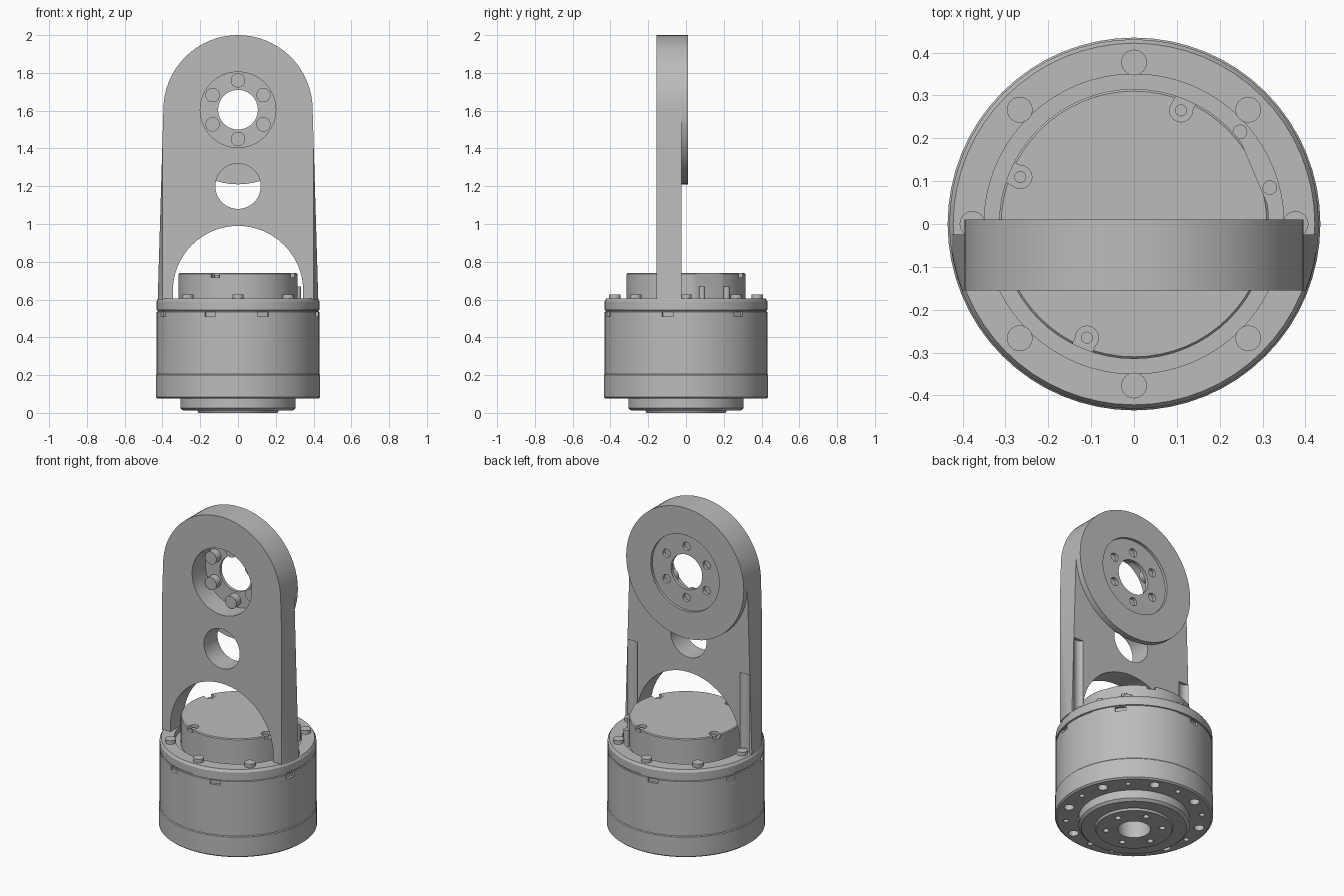
import bpy
import bmesh
from math import sin, cos, pi, radians
from mathutils import Matrix, Vector

if "Cube" in bpy.data.objects:
    bpy.data.objects.remove(bpy.data.objects["Cube"], do_unlink=True)

metal = bpy.data.materials.new("grey_metal")
metal.use_nodes = True
GREY = (0.5, 0.5, 0.5, 1)
metal.diffuse_color = GREY
metal.node_tree.nodes["Principled BSDF"].inputs["Base Color"].default_value = GREY

SEG = 64
HUB_Z = 1.605
PLATE_FRONT, PLATE_BACK, DISC_BACK = -0.155, -0.025, 0.01


def finish(name, bm):
    bmesh.ops.recalc_face_normals(bm, faces=bm.faces)
    mesh = bpy.data.meshes.new(name)
    bm.to_mesh(mesh)
    bm.free()
    mesh.materials.append(metal)
    ob = bpy.data.objects.new(name, mesh)
    bpy.context.collection.objects.link(ob)
    return ob


def cylinder(name, r, x, y, z, length, axis="Z", seg=SEG):
    """Cylinder centred on a point, along z or y."""
    bm = bmesh.new()
    m = Matrix.Translation((x, y, z))
    if axis == "Y":
        m = m @ Matrix.Rotation(pi / 2, 4, "X")
    bmesh.ops.create_cone(bm, cap_ends=True, segments=seg, radius1=r, radius2=r,
                          depth=length, matrix=m)
    return finish(name, bm)


def span_y(name, r, x, z, y0, y1, seg=SEG):
    return cylinder(name, r, x, (y0 + y1) / 2, z, y1 - y0, "Y", seg)


def span_z(name, r, x, y, z0, z1, seg=SEG):
    return cylinder(name, r, x, y, (z0 + z1) / 2, z1 - z0, "Z", seg)


def radial_box(name, angle, dist, size, z):
    """Box turned to point outward at an angle around the z axis."""
    bm = bmesh.new()
    m = Matrix.Rotation(angle, 4, "Z") @ Matrix.Translation((dist, 0, z))
    bmesh.ops.create_cube(bm, size=1, matrix=m @ Matrix.Diagonal((*size, 1)))
    return finish(name, bm)


def lathe(name, profile):
    bm = bmesh.new()
    verts = [bm.verts.new((r, 0, z)) for r, z in profile]
    edges = [bm.edges.new(pair) for pair in zip(verts, verts[1:])]
    bmesh.ops.spin(bm, geom=verts + edges, cent=(0, 0, 0), axis=(0, 0, 1),
                   angle=2 * pi, steps=SEG, use_duplicate=False)
    bmesh.ops.remove_doubles(bm, verts=bm.verts, dist=0.0002)
    return finish(name, bm)


def boolean(ob, cutters, operation="DIFFERENCE"):
    bpy.context.view_layer.objects.active = ob
    for cutter in cutters:
        mod = ob.modifiers.new("cut", "BOOLEAN")
        mod.operation = operation
        mod.solver = "EXACT"
        mod.object = cutter
        bpy.ops.object.modifier_apply(modifier=mod.name)
        bpy.data.objects.remove(cutter, do_unlink=True)


def ring(count, radius, start=0.0):
    for i in range(count):
        a = radians(start) + 2 * pi * i / count
        yield radius * cos(a), radius * sin(a)


parts = []

# Motor housing with stepped boss below and flange above
housing = lathe("motor_housing", [
    (0, 0.25), (0.09, 0.25), (0.09, 0), (0.21, 0), (0.215, 0.012), (0.29, 0.012),
    (0.305, 0.025), (0.305, 0.075), (0.425, 0.075), (0.435, 0.083), (0.435, 0.2),
    (0.431, 0.205), (0.431, 0.535), (0.425, 0.537), (0.425, 0.543), (0.431, 0.545),
    (0.431, 0.59), (0.422, 0.605), (0.35, 0.605), (0.35, 0.57), (0, 0.57)])
cuts = [span_z("cut", 0.028, x, y, 0.05, 0.12, 20) for x, y in ring(8, 0.375, 22.5)]
cuts += [span_z("cut", 0.015, x, y, 0.05, 0.12, 16) for x, y in ring(8, 0.375)]
cuts += [span_z("cut", 0.017, x, y, -0.02, 0.06, 16) for x, y in ring(6, 0.155, 15)]
for angle in (-72, -110, -157, -13, 40, 100, 160):
    cuts.append(radial_box("cut", radians(angle), 0.435, (0.04, 0.06, 0.026), 0.522))
boolean(housing, cuts)
parts.append(housing)

# Raised cap with screw pockets around the rim and one flat side
cap = lathe("top_cap", [(0, 0.56), (0.315, 0.56), (0.315, 0.735), (0.31, 0.74), (0, 0.74)])
cuts = [radial_box("cut", radians(23), 0.405, (0.2, 0.4, 0.24), 0.69)]
for i, (x, y) in enumerate(ring(4, 0.287, 67.5)):
    angle = radians(67.5 + 90 * i)
    cuts.append(span_z("cut", 0.027, x, y, 0.718, 0.78, 24))
    cuts.append(radial_box("cut", angle, 0.322, (0.07, 0.05, 0.062), 0.749))
    parts.append(span_z("cap_screw", 0.014, x, y, 0.7, 0.73, 16))
boolean(cap, cuts)
parts.append(cap)

# Connector pins beside the cap
for angle in (15, 41):
    a = radians(angle)
    parts.append(span_z("connector_pin", 0.017, 0.328 * cos(a), 0.328 * sin(a),
                        0.56, 0.67, 16))

# Flange bolts
for x, y in ring(8, 0.377):
    parts.append(span_z("flange_bolt", 0.03, x, y, 0.59, 0.627, 24))

# Upright bracket: rounded top, tapered sides, arched bottom opening
steps = 32
outline = [(0.425, 0.6)]
outline += [(0.395 * cos(pi * i / steps), HUB_Z + 0.395 * sin(pi * i / steps))
            for i in range(steps + 1)]
outline += [(-0.425, 0.6), (-0.345, 0.6)]
outline += [(-0.345 * cos(pi * i / steps), 0.645 + 0.345 * sin(pi * i / steps))
            for i in range(steps + 1)]
outline += [(0.345, 0.6)]
bm = bmesh.new()
face = bm.faces.new([bm.verts.new((x, PLATE_FRONT, z)) for x, z in outline])
sweep = bmesh.ops.extrude_face_region(bm, geom=[face])
bmesh.ops.translate(bm, vec=Vector((0, PLATE_BACK - PLATE_FRONT, 0)),
                    verts=[g for g in sweep["geom"] if isinstance(g, bmesh.types.BMVert)])
bracket = finish("upright_bracket", bm)
boolean(bracket, [span_z("trim", 0.43, 0, 0, 0.5, 2.1)], "INTERSECT")
cuts = [span_y("cut", 0.2, 0, HUB_Z, -0.3, 0.1), span_y("cut", 0.12, 0, 1.2, -0.3, 0.1)]
# Tool clearance grooves above the two side bolts
cuts += [span_z("cut", 0.042, side * 0.377, 0, 0.5, 1.08, 32) for side in (-1, 1)]
boolean(bracket, cuts)
parts.append(bracket)

# Mounting disc on the back of the bracket
disc = span_y("mounting_disc", 0.395, 0, HUB_Z, PLATE_BACK, DISC_BACK)
cuts = [span_y("cut", 0.23, 0, HUB_Z, -0.006, 0.1), span_y("cut", 0.105, 0, HUB_Z, -0.2, 0.1)]
for x, z in ring(6, 0.155, 30):
    cuts.append(span_y("cut", 0.025, x, HUB_Z + z, -0.1, 0.1, 20))
    parts.append(span_y("hub_bolt", 0.038, x, HUB_Z + z, -0.07, PLATE_BACK, 24))
boolean(disc, cuts)
parts.append(disc)

# Smooth round walls, keep edges crisp
bpy.ops.object.select_all(action="DESELECT")
for ob in parts:
    ob.select_set(True)
bpy.context.view_layer.objects.active = parts[0]
bpy.ops.object.shade_smooth_by_angle(angle=radians(25))
